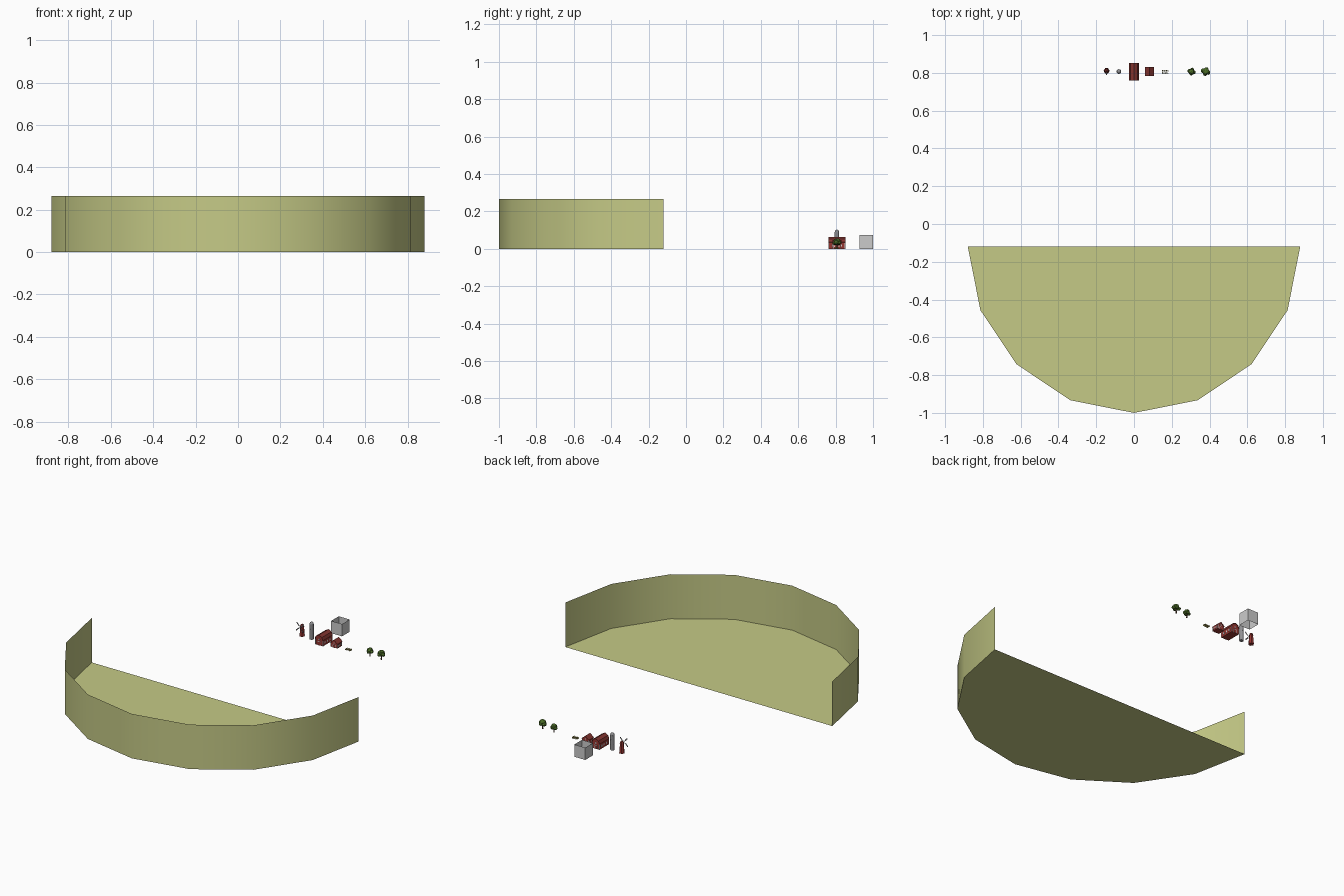
import bpy, bmesh, math, random
from mathutils import Vector

if "Cube" in bpy.data.objects:
    bpy.data.objects.remove(bpy.data.objects["Cube"])
random.seed(3)

def mat(name, c):
    m = bpy.data.materials.new(name)
    m.diffuse_color = (*c, 1)
    m.use_nodes = True
    m.node_tree.nodes["Principled BSDF"].inputs["Base Color"].default_value = m.diffuse_color
    return m

GRASS = mat("pale_green", (0.56, 0.59, 0.24))
RED = mat("barn_red", (0.30, 0.035, 0.03))
ROOF = mat("roof_red", (0.23, 0.035, 0.03))
WHITE = mat("trim_white", (0.65, 0.65, 0.65))
STEEL = mat("silo_grey", (0.28, 0.28, 0.29))
BOX = mat("light_grey", (0.60, 0.60, 0.60))
LEAF = mat("leaf_green", (0.07, 0.15, 0.02))
BARK = mat("bark_brown", (0.10, 0.05, 0.025))
CROP = mat("straw", (0.35, 0.32, 0.10))

def obj(name, verts, faces, m, smooth=False):
    me = bpy.data.meshes.new(name)
    me.from_pydata([tuple(v) for v in verts], [], faces)
    me.materials.append(m)
    o = bpy.data.objects.new(name, me)
    bpy.context.collection.objects.link(o)
    if smooth:
        me.shade_smooth()
    return o

def box(name, x, y, z, sx, sy, sz, m):
    # box standing on height z
    v = [(x + i * sx / 2, y + j * sy / 2, z + k * sz) for k in (0, 1)
         for i, j in ((-1, -1), (1, -1), (1, 1), (-1, 1))]
    f = [(3, 2, 1, 0), (4, 5, 6, 7)] + [(i, (i + 1) % 4, (i + 1) % 4 + 4, i + 4) for i in range(4)]
    return obj(name, v, f, m)

def lathe(name, x, y, prof, n, m, smooth=False):
    # rings of (radius, height) joined into a closed turned shape
    v = [(x + r * math.cos(2 * math.pi * i / n), y + r * math.sin(2 * math.pi * i / n), z)
         for r, z in prof for i in range(n)]
    f = [(k * n + i, k * n + (i + 1) % n, (k + 1) * n + (i + 1) % n, (k + 1) * n + i)
         for k in range(len(prof) - 1) for i in range(n)]
    f += [tuple(reversed(range(n))), tuple(range(len(v) - n, len(v)))]
    return obj(name, v, f, m, smooth)

def extrude(name, prof, x, y0, y1, m):
    # x/z profile pulled along y
    n = len(prof)
    v = [(x + px, yy, pz) for yy in (y0, y1) for px, pz in prof]
    f = [tuple(range(n)), tuple(reversed(range(n, 2 * n)))]
    f += [((i + 1) % n, i, i + n, (i + 1) % n + n) for i in range(n)]
    return obj(name, v, f, m)

# half-round field with a thin upright wall round its curved edge
arc = [(0.88 * math.cos(math.pi + math.pi * i / 8), -0.12 + 0.88 * math.sin(math.pi + math.pi * i / 8))
       for i in range(9)]
obj("field", [(x, y, 0) for x, y in arc], [tuple(range(9))], GRASS)
obj("field_wall", [(x, y, z) for z in (0, 0.265) for x, y in arc],
    [(i, i + 1, i + 10, i + 9) for i in range(8)], GRASS, True)

# open grey box: four walls only
s = 0.036
c = [(-s, 1 - 2 * s), (s, 1 - 2 * s), (s, 1), (-s, 1)]
obj("open_box", [(x, y, z) for z in (0, 0.073) for x, y in c],
    [(i, (i + 1) % 4, (i + 1) % 4 + 4, i + 4) for i in range(4)], BOX)

Y = 0.807
def barn(name, x, w, d, prof):
    # body, roof slabs following the gable, white trim, doors and windows
    full = [(-a, b) for a, b in prof] + [(a, b) for a, b in reversed(prof[:-1])]
    full = full[::-1]
    extrude(name + "_body", full, x, Y - d / 2 + 0.003, Y + d / 2 - 0.003, RED)
    top = [p for p in full if p[1] > 0]
    slab = [(a * 1.08, b + 0.003) for a, b in top]
    extrude(name + "_roof", slab + [(a, b - 0.0005) for a, b in reversed(top)], x, Y - d / 2, Y + d / 2, ROOF)
    eave = prof[1][1]
    for sy in (-1, 1):
        yy = Y + sy * (d / 2 - 0.003)
        for sx in (-1, 1):
            box(name + "_corner_trim", x + sx * (w / 2 - 0.001), yy, 0, 0.004, 0.003, eave, WHITE)
        box(name + "_door_frame", x, yy, 0, w * 0.42, 0.002, eave * 0.72, WHITE)
        box(name + "_door", x, yy, 0, w * 0.34, 0.003, eave * 0.62, RED)
        box(name + "_loft_window", x, yy, eave, w * 0.18, 0.002, 0.007, WHITE)
    for sx in (-1, 1):
        for t in (-0.25, 0, 0.25):
            box(name + "_window", x + sx * w / 2, Y + t * d, eave * 0.35, 0.002, d * 0.1, eave * 0.4, WHITE)

barn("large_barn", 0, 0.05, 0.092, [(0.025, 0), (0.025, 0.032), (0.018, 0.049), (0, 0.059)])
barn("small_barn", 0.083, 0.044, 0.048, [(0.022, 0), (0.022, 0.024), (0, 0.044)])

# silo with domed cap
dome = [(0.012 * math.cos(a), 0.088 + 0.014 * math.sin(a)) for a in (0.35, 0.7, 1.05, 1.4)]
lathe("silo", -0.08, Y, [(0.012, 0), (0.012, 0.088)] + dome, 12, STEEL)
for z in (0.03, 0.06, 0.086):
    lathe("silo_band", -0.08, Y, [(0.0125, z), (0.0125, z + 0.002)], 12, STEEL)

# windmill: tapered tower, cap, diagonal sails on the front
lathe("windmill_tower", -0.145, Y + 0.004, [(0.016, 0), (0.011, 0.055)], 6, RED)
lathe("windmill_cap", -0.145, Y + 0.004, [(0.013, 0.055), (0.009, 0.066), (0.002, 0.071)], 6, ROOF)
box("windmill_hub", -0.145, Y - 0.011, 0.054, 0.005, 0.012, 0.005, STEEL)
for k in range(4):
    a = math.pi / 4 + k * math.pi / 2
    u, p = Vector((math.cos(a), 0, math.sin(a))), Vector((-math.sin(a), 0, math.cos(a)))
    h = Vector((-0.145, Y - 0.016, 0.0565))
    obj("windmill_sail", [h + p * .001, h + u * .034 + p * .001, h + u * .034 - p * .006,
                          h + u * .01 - p * .006, h + u * .01 - p * .001, h - p * .001],
        [(0, 1, 2, 3, 4, 5)], STEEL)

# small straw crop patch
for i in range(5):
    for j in range(3):
        x, y = 0.165 + (i - 2) * 0.007, Y - 0.002 + (j - 1) * 0.007
        lathe("crop_tuft", x, y, [(0.0025, 0), (0.0032, 0.005), (0.001, 0.008 + 0.003 * random.random())], 5, CROP)

# trees: trunk plus clustered faceted crowns
def tree(x, s):
    lathe("tree_trunk", x, Y, [(0.004 * s, 0), (0.003 * s, 0.025 * s)], 6, BARK)
    for dx, dy, dz, r in ((0, 0, 0.042, 0.018), (-.012, .004, .032, .013), (.012, -.004, .034, .013),
                          (.003, .011, .033, .012), (-.003, -.011, .031, .012)):
        me = bpy.data.meshes.new("tree_crown")
        bm = bmesh.new()
        bmesh.ops.create_icosphere(bm, subdivisions=2, radius=r * s)
        for v in bm.verts:
            v.co *= random.uniform(0.88, 1.1)
            v.co.z *= 0.85
            v.co += Vector((x + dx * s, Y + dy * s, dz * s))
        bm.to_mesh(me)
        bm.free()
        me.materials.append(LEAF)
        bpy.context.collection.objects.link(bpy.data.objects.new("tree_crown", me))

tree(0.305, 0.88)
tree(0.38, 1.0)
